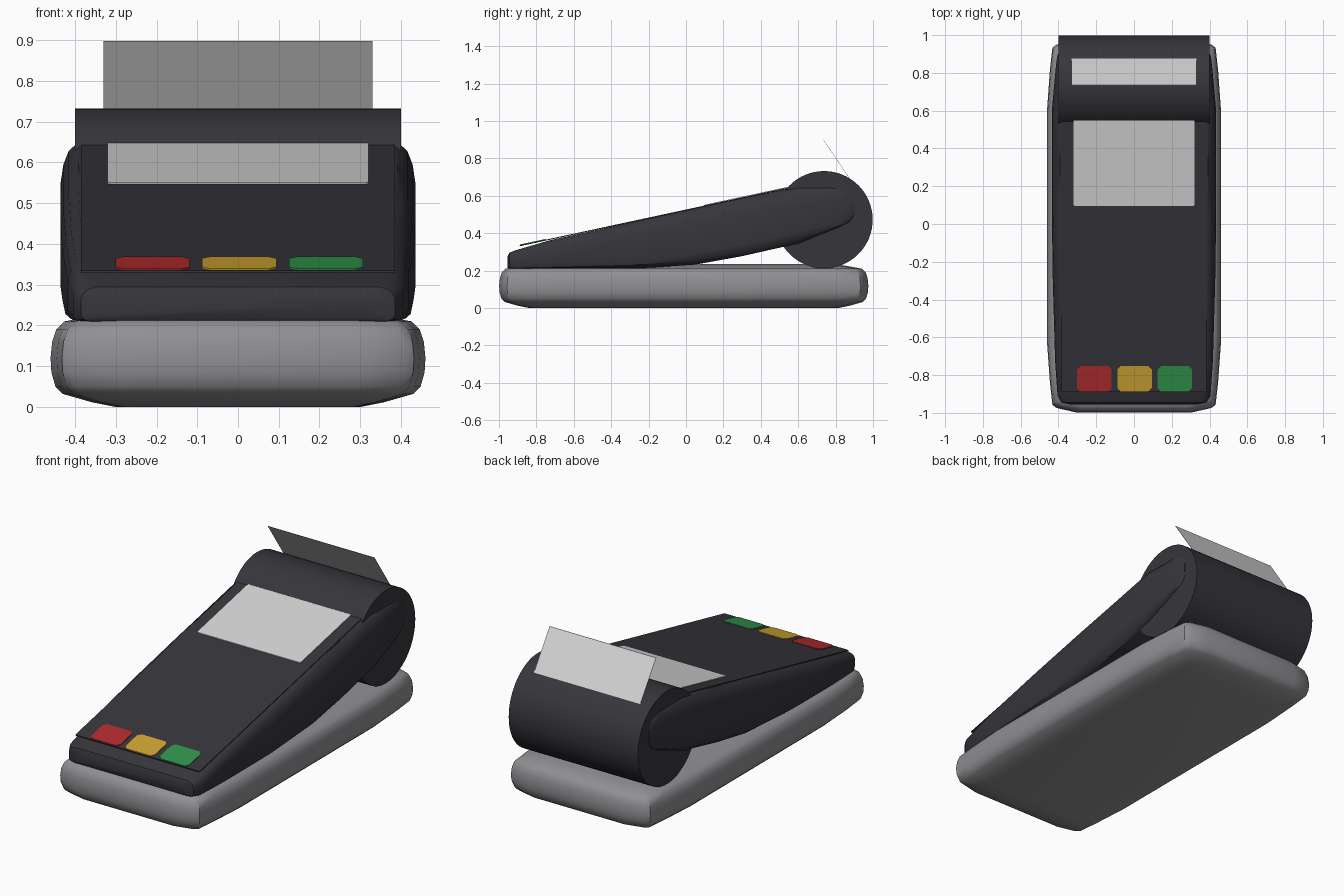
import bpy, bmesh, math

if "Cube" in bpy.data.objects:
    bpy.data.objects.remove(bpy.data.objects["Cube"])


def material(name, rgb):
    m = bpy.data.materials.new(name)
    m.diffuse_color = (*rgb, 1)
    m.use_nodes = True
    m.node_tree.nodes["Principled BSDF"].inputs["Base Color"].default_value = m.diffuse_color
    return m


DARK = material("charcoal", (0.036, 0.036, 0.044))
GREY = material("mid grey", (0.28, 0.28, 0.295))
LIGHT = material("pale grey", (0.66, 0.67, 0.66))
RED = material("red", (0.43, 0.024, 0.027))
YELLOW = material("amber", (0.60, 0.36, 0.03))
GREEN = material("green", (0.03, 0.29, 0.07))


def finish(bm, name, mat, angle=None):
    bmesh.ops.recalc_face_normals(bm, faces=bm.faces)
    me = bpy.data.meshes.new(name)
    bm.to_mesh(me)
    bm.free()
    ob = bpy.data.objects.new(name, me)
    bpy.context.collection.objects.link(ob)
    me.materials.append(mat)
    if angle:
        bpy.ops.object.select_all(action='DESELECT')
        ob.select_set(True)
        bpy.context.view_layer.objects.active = ob
        bpy.ops.object.shade_smooth_by_angle(angle=math.radians(angle))
    return ob


def loft(name, rings, mat, angle=None):
    """Skin closed rings of equal length and cap both ends."""
    bm = bmesh.new()
    vs = [[bm.verts.new(p) for p in r] for r in rings]
    n = len(rings[0])
    for a, b in zip(vs, vs[1:]):
        for i in range(n):
            j = (i + 1) % n
            bm.faces.new((a[i], a[j], b[j], b[i]))
    bm.faces.new(vs[0])
    bm.faces.new(vs[-1])
    return finish(bm, name, mat, angle)


# Base: softly rounded slab with a blunt-cornered outline
def base_ring(inset, z):
    k = 1 - inset / 0.46
    quarter = [(0.46 * k, 0.0), (0.46 * k, 0.62 - inset), (0.445 * k, 0.83 - inset),
               (0.432 * k, 0.945 - inset), (0.41 * k, 0.962 - inset), (0.30 * k, 0.987 - inset)]
    half = quarter + [(-x, y) for x, y in reversed(quarter)]
    full = half + [(x, -y) for x, y in reversed(quarter[1:])][::-1][::-1]
    left = [(-x, -y) for x, y in quarter[1:]]
    right = [(x, -y) for x, y in reversed(quarter[1:])]
    return [(x, y - 0.012, z) for x, y in half + left + right]


loft("base", [base_ring(*r) for r in
              [(0.16, 0.0), (0.10, 0.012), (0.03, 0.032), (0.012, 0.05), (0.002, 0.085),
               (0, 0.12), (0.004, 0.16), (0.014, 0.19), (0.034, 0.21), (0.10, 0.222),
               (0.18, 0.235)]], GREY, 40)

# Wedge body: stations along y with (y, bottom, top, half width)
SECTION = [(0.92, 0), (0.985, 0.08), (1, 0.2), (1, 0.68), (0.985, 0.82), (0.955, 0.93), (0.90, 1)]


def body_ring(y, lo, hi, hw):
    right = [(hw * u, y, lo + (hi - lo) * v) for u, v in SECTION]
    return right + [(-x, yy, z) for x, yy, z in reversed(right)]


loft("body", [body_ring(*s) for s in
              [(-0.955, 0.215, 0.275, 0.34), (-0.945, 0.208, 0.295, 0.385),
               (-0.91, 0.205, 0.309, 0.405), (-0.72, 0.205, 0.364, 0.418),
               (-0.3, 0.208, 0.457, 0.43), (0.05, 0.232, 0.533, 0.435),
               (0.3, 0.277, 0.586, 0.435), (0.6, 0.345, 0.65, 0.435),
               (0.82, 0.42, 0.66, 0.415), (0.88, 0.45, 0.65, 0.408),
               (0.90, 0.49, 0.61, 0.403)]], DARK, 40)

# Printer roll housing: cylinder lying along x
bm = bmesh.new()
bmesh.ops.create_cone(bm, cap_ends=True, segments=64, radius1=0.26, radius2=0.26, depth=0.80)
for v in bm.verts:
    x, y, z = v.co
    v.co = (z, 0.738 + y, 0.472 + x)
finish(bm, "paper_roll_housing", DARK, 35)


# Thin plates that follow the slope of the wedge, with clipped corners
def plate(name, x0, x1, y0, y1, lift, mat, cut=0.0, thick=0.005):
    if cut:
        c = cut
        pts = [(x0 + c, y0), (x1 - c, y0), (x1, y0 + c), (x1, y1 - c),
               (x1 - c, y1), (x0 + c, y1), (x0, y1 - c), (x0, y0 + c)]
    else:
        pts = [(x0, y0), (x1, y0), (x1, y1), (x0, y1)]
    rings = [[(x, y, 0.335 + 0.215 * (y + 0.89) + lift + d) for x, y in pts] for d in (-thick, 0)]
    return loft(name, rings, mat)


plate("face_panel", -0.385, 0.385, -0.89, 0.565, 0, DARK)
plate("screen", -0.32, 0.32, 0.095, 0.575, 0.004, LIGHT, 0.006)
for name, x, mat in [("cancel_key", -0.21, RED), ("clear_key", 0.003, YELLOW),
                     ("enter_key", 0.216, GREEN)]:
    plate(name, x - 0.091, x + 0.091, -0.887, -0.752, 0.004, mat, 0.018)

# Paper slip rising from the roll housing
loft("paper_slip", [[(x, y + d, z) for x, y, z in
                     [(-0.33, 0.89, 0.67), (0.33, 0.89, 0.67), (0.33, 0.735, 0.898), (-0.33, 0.735, 0.898)]]
                    for d in (-0.001, 0.001)], LIGHT)
